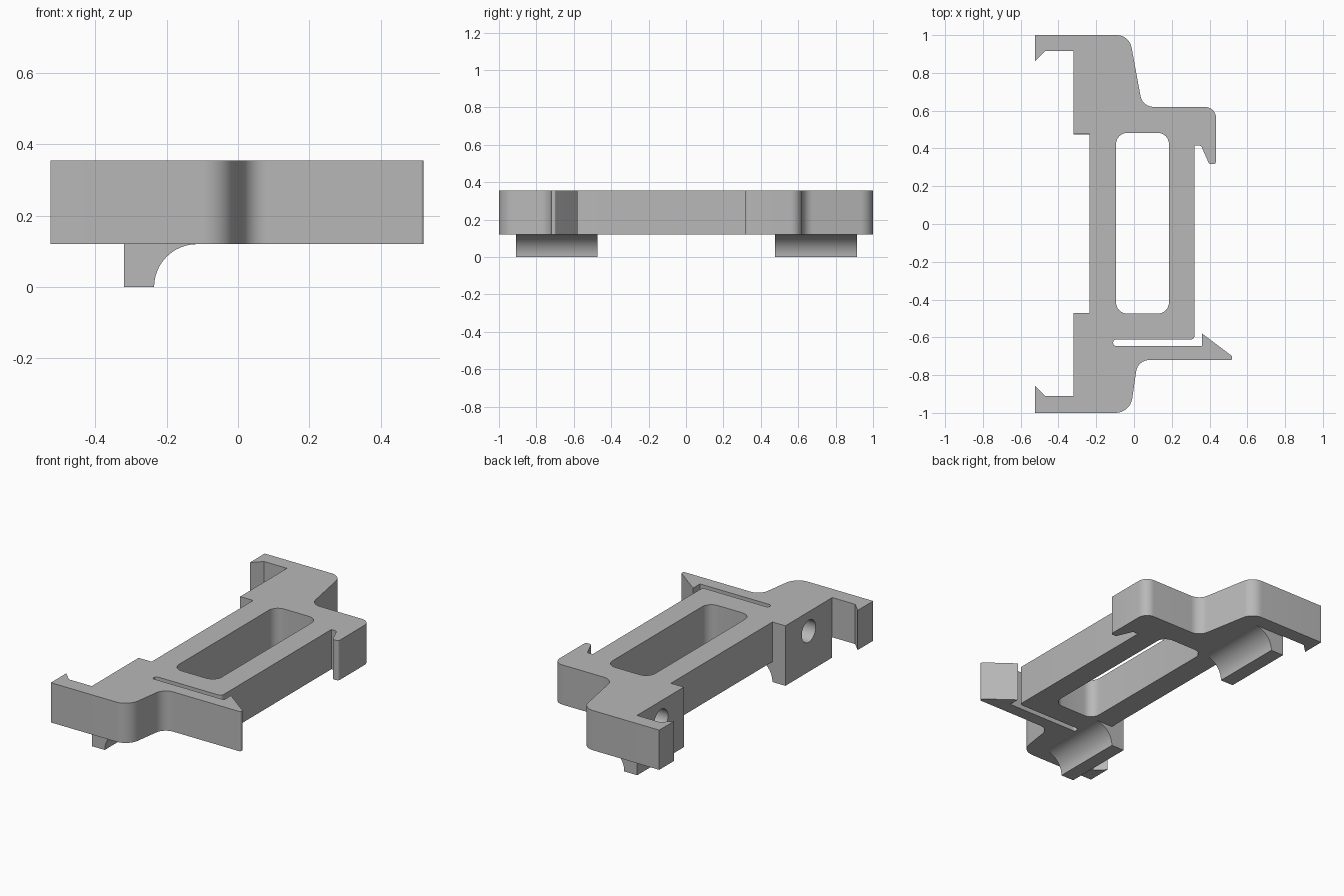
import bpy
import bmesh
from math import pi, sin, cos, radians
from mathutils import Vector, Matrix

cube = bpy.data.objects.get("Cube")
if cube:
    bpy.data.objects.remove(cube, do_unlink=True)

grey = bpy.data.materials.new("plain grey")
grey.use_nodes = True
grey.diffuse_color = (0.48, 0.48, 0.48, 1)
grey.node_tree.nodes["Principled BSDF"].inputs["Base Color"].default_value = (0.48, 0.48, 0.48, 1)

Z_LOW, Z_TOP = 0.12, 0.355


def rounded(corners, steps=8):
    """Polygon from (x, y[, radius]) corners, with tangent arcs at the radii."""
    pts = []
    for i, c in enumerate(corners):
        p = Vector(c[:2])
        if len(c) < 3:
            pts.append(p)
            continue
        a = (Vector(corners[i - 1][:2]) - p).normalized()
        b = (Vector(corners[(i + 1) % len(corners)][:2]) - p).normalized()
        half = a.angle(b) / 2
        centre = p + (a + b).normalized() * c[2] / sin(half)
        start = p + a * c[2] * cos(half) / sin(half) - centre
        end = p + b * c[2] * cos(half) / sin(half) - centre
        turn = start.angle_signed(end)
        for k in range(steps + 1):
            pts.append(centre + Matrix.Rotation(-turn * k / steps, 2) @ start)
    return pts


def finish(bm, name):
    bmesh.ops.recalc_face_normals(bm, faces=bm.faces)
    mesh = bpy.data.meshes.new(name)
    bm.to_mesh(mesh)
    bm.free()
    mesh.materials.append(grey)
    obj = bpy.data.objects.new(name, mesh)
    bpy.context.collection.objects.link(obj)
    return obj


def prism(name, points, shift):
    """Extrude a closed loop of 3D points."""
    bm = bmesh.new()
    face = bm.faces.new([bm.verts.new(p) for p in points])
    out = bmesh.ops.extrude_face_region(bm, geom=[face])
    moved = [g for g in out["geom"] if isinstance(g, bmesh.types.BMVert)]
    bmesh.ops.translate(bm, verts=moved, vec=shift)
    return finish(bm, name)


def select(obj):
    bpy.ops.object.select_all(action="DESELECT")
    obj.select_set(True)
    bpy.context.view_layer.objects.active = obj


def cut(obj, cutter):
    mod = obj.modifiers.new("cut", "BOOLEAN")
    mod.operation, mod.solver, mod.object = "DIFFERENCE", "EXACT", cutter
    select(obj)
    bpy.ops.object.modifier_apply(modifier=mod.name)
    bpy.data.objects.remove(cutter, do_unlink=True)


# Flat frame: clip hooks, flexible latch arm and slot in one outline
outline = rounded([
    (-0.525, -1), (-0.02, -1, 0.09), (0.02, -0.72, 0.07),
    (0.52, -0.72, 0.008), (0.52, -0.70, 0.008), (0.36, -0.58),
    (0.36, -0.645), (-0.11, -0.645, 0.014), (-0.11, -0.612, 0.014),
    (0.32, -0.612, 0.02), (0.32, 0.415), (0.355, 0.415, 0.015),
    (0.398, 0.317, 0.015), (0.435, 0.317, 0.015), (0.435, 0.62, 0.06),
    (0.045, 0.62, 0.07), (-0.025, 1, 0.08), (-0.525, 1),
    (-0.525, 0.86), (-0.47, 0.915), (-0.32, 0.915), (-0.32, 0.477),
    (-0.235, 0.477), (-0.235, -0.472), (-0.32, -0.472), (-0.32, -0.91),
    (-0.47, -0.91), (-0.525, -0.855)])
frame = prism("clip_frame", [(p.x, p.y, Z_LOW) for p in outline], (0, 0, Z_TOP - Z_LOW))

# Long window through the frame
window = rounded([(-0.095, -0.475, 0.06), (0.185, -0.475, 0.06),
                  (0.185, 0.483, 0.06), (-0.095, 0.483, 0.06)])
cut(frame, prism("window_cutter", [(p.x, p.y, 0) for p in window], (0, 0, 0.5)))

# Blind round holes in the side pads
for y in (-0.69, 0.69):
    ring = [(-0.4, y + 0.065 * cos(t * pi / 16), 0.24 + 0.065 * sin(t * pi / 16)) for t in range(32)]
    cut(frame, prism("hole_cutter", ring, (0.26, 0, 0)))

# Feet with a concave fillet under the frame
profile = [(-0.32, Z_LOW), (-0.32, 0)]
profile += [(-0.115 - 0.12 * cos(k * pi / 32), 0.12 * sin(k * pi / 32)) for k in range(17)]
feet = [prism(name, [(x, y, z) for x, z in profile], (0, 0.438, 0))
        for name, y in (("front_foot", -0.91), ("back_foot", 0.475))]

for obj in [frame] + feet:
    select(obj)
    bpy.ops.object.shade_smooth_by_angle(angle=radians(30))
